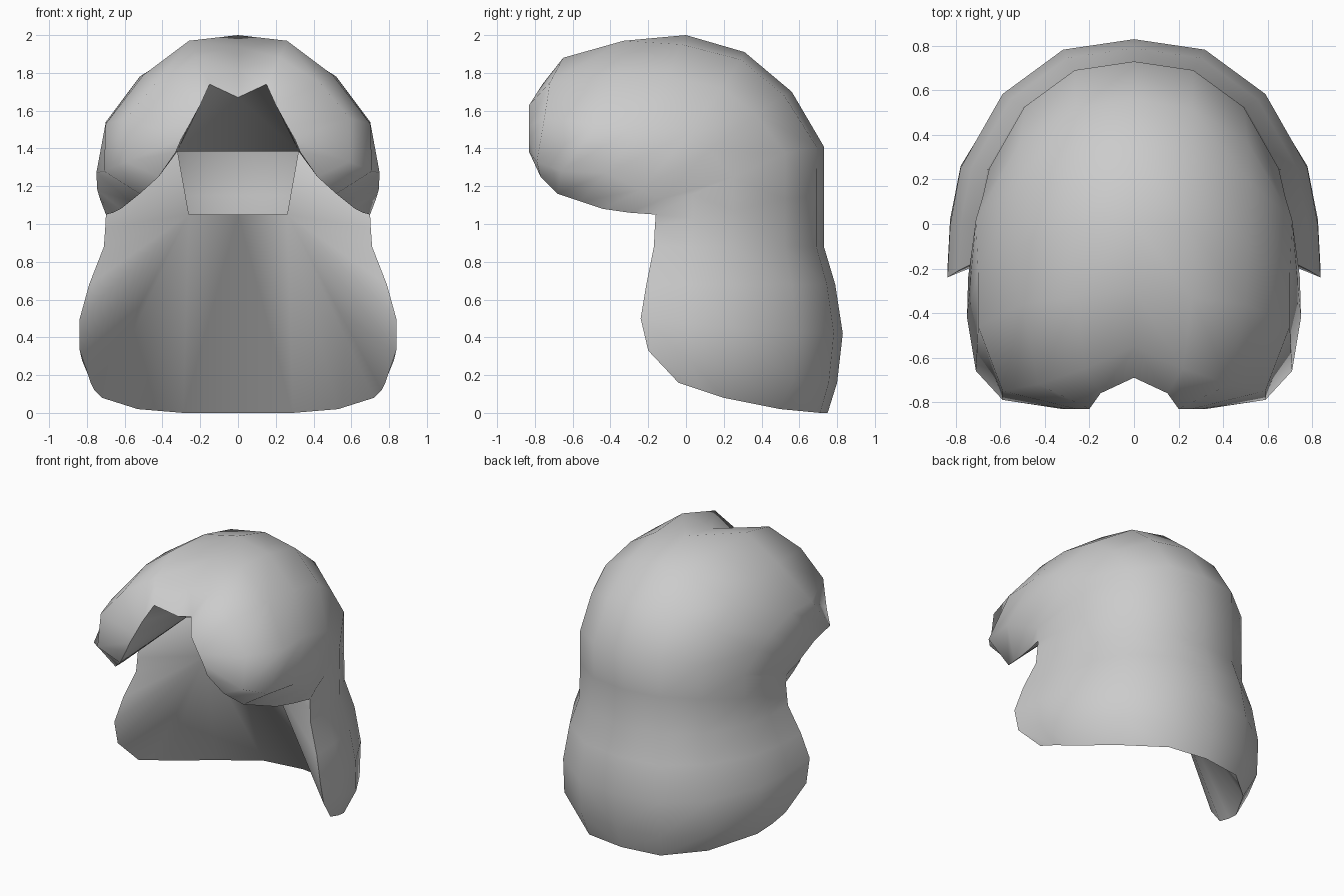
import bpy, bmesh, math

if "Cube" in bpy.data.objects:
    bpy.data.objects.remove(bpy.data.objects["Cube"])

# Half plan of the neck ring, back centre to front edge: x, depth weight, height weight
PLAN = [(0, 0, 0), (.27, .044, 0), (.50, .23, .1), (.66, .54, .45), (.70, .78, .7), (.71, 1, 1)]

# Bottom hem, back centre to front corner
HEM = [(0, .75, 0), (.29, .71, 0), (.53, .50, .02), (.72, .20, .08), (.76, .08, .12), (.78, -.04, .16)]

# Lower rings: width scale, back y, front y, back z, front z
LOWER = [
    (1.18, .80, -.20, .16, .33),
    (1.18, .83, -.24, .42, .50),
    (1.11, .79, -.21, .68, .68),
    (1.00, .73, -.17, .88, .88),
    (.99, .73, -.165, 1.15, .98),
    (.985, .73, -.16, 1.41, 1.05),
]

# Crown rows fanning forward to the fringe, centre to lower edge
CROWN = [
    [(0, .56, 1.70), (.26, .52, 1.68), (.51, .37, 1.58), (.68, .12, 1.39), (.73, -.13, 1.13), (.66, -.30, 1.06)],
    [(0, .31, 1.91), (.26, .29, 1.87), (.52, .19, 1.72), (.71, .02, 1.48), (.745, -.24, 1.18), (.62, -.44, 1.08)],
    [(0, 0, 2.0), (.26, -.02, 1.95), (.52, -.10, 1.78), (.70, -.22, 1.54), (.75, -.42, 1.27), (.57, -.56, 1.12)],
    [(0, -.30, 1.94), (.26, -.33, 1.97), (.50, -.36, 1.79), (.70, -.46, 1.53), (.71, -.66, 1.28), (.52, -.68, 1.16)],
    [(0, -.55, 1.82), (.22, -.65, 1.88), (.43, -.72, 1.75), (.59, -.75, 1.56), (.59, -.79, 1.33), (.42, -.77, 1.25)],
    [(0, -.69, 1.67), (.15, -.76, 1.74), (.20, -.83, 1.63), (.26, -.83, 1.52), (.30, -.83, 1.45), (.33, -.83, 1.38)],
]


def ring(sx, yb, yf, zb, zf):
    return [(x * sx, yb + (yf - yb) * v, zb + (zf - zb) * w) for x, v, w in PLAN]


bm = bmesh.new()
rows = [[bm.verts.new(p) for p in r] for r in [HEM] + [ring(*p) for p in LOWER] + CROWN]

# Outer hair shell
for lo, hi in zip(rows, rows[1:]):
    for i in range(5):
        bm.faces.new((lo[i], lo[i + 1], hi[i + 1], hi[i]))

# Inner filling: rim joined by fans to a small opening at the back
a0, a, b0, b = [bm.verts.new(p) for p in
                ((0, .12, 1.385), (.32, .12, 1.385), (0, 0, 1.05), (.26, 0, 1.05))]


def fan(centre, rim):
    for p, q in zip(rim, rim[1:]):
        bm.faces.new((centre, p, q))


side = [r[5] for r in rows]
fan(a, rows[-1][1:] + side[-2:5:-1])      # under the fringe
fan(b, [a] + side[6::-1] + rows[0][4:0:-1])  # under the neck
bm.faces.new((rows[-1][0], rows[-1][1], a, a0))
bm.faces.new((b0, b, rows[0][1], rows[0][0]))

# Sharp edges along the rim
rim = rows[0][:5] + side + rows[-1][4::-1]
for p, q in zip(rim, rim[1:]):
    bm.edges.get((p, q)).smooth = False

# Mirror to the other half
dup = bmesh.ops.duplicate(bm, geom=bm.verts[:] + bm.edges[:] + bm.faces[:])
for v in dup["geom"]:
    if isinstance(v, bmesh.types.BMVert):
        v.co.x = -v.co.x
bmesh.ops.remove_doubles(bm, verts=bm.verts[:], dist=.0005)
bmesh.ops.recalc_face_normals(bm, faces=bm.faces[:])

me = bpy.data.meshes.new("hair")
bm.to_mesh(me)
bm.free()
hair = bpy.data.objects.new("hair", me)
bpy.context.collection.objects.link(hair)
bpy.context.view_layer.objects.active = hair
hair.select_set(True)
bpy.ops.object.shade_smooth_by_angle(angle=math.radians(85), keep_sharp_edges=True)
